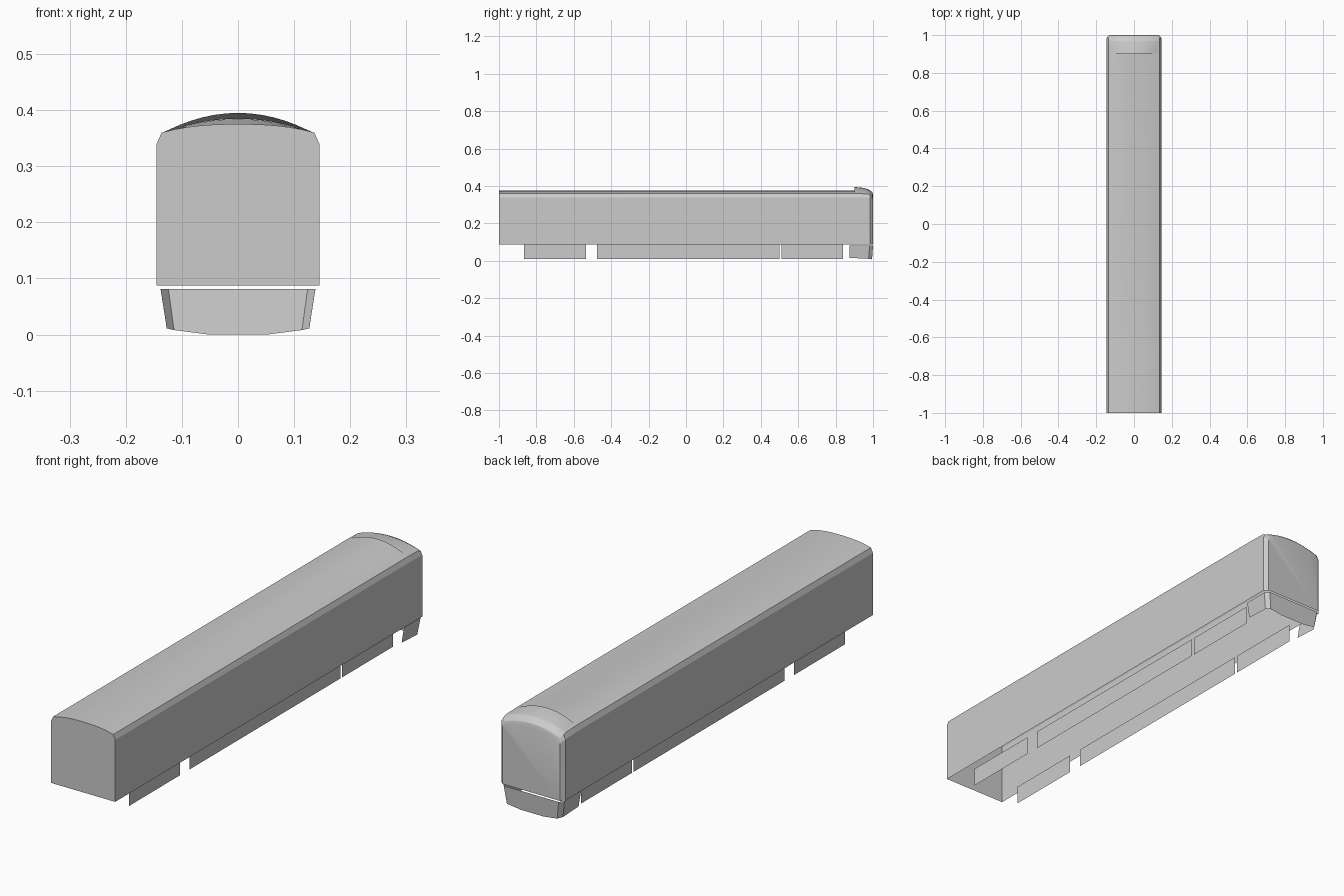
import bpy, bmesh
from math import radians

if "Cube" in bpy.data.objects:
    bpy.data.objects.remove(bpy.data.objects["Cube"])


def make_object(name, bm, angle=22):
    bmesh.ops.recalc_face_normals(bm, faces=bm.faces[:])
    mesh = bpy.data.meshes.new(name)
    bm.to_mesh(mesh)
    bm.free()
    obj = bpy.data.objects.new(name, mesh)
    bpy.context.collection.objects.link(obj)
    bpy.ops.object.select_all(action='DESELECT')
    obj.select_set(True)
    bpy.context.view_layer.objects.active = obj
    bpy.ops.object.shade_smooth_by_angle(angle=radians(angle))
    return obj


def loft(name, rings, cap_ends=False):
    """Skin open strips of points; optionally fill the first and last strip."""
    bm = bmesh.new()
    rows = [[bm.verts.new(p) for p in ring] for ring in rings]
    for a, b in zip(rows, rows[1:]):
        for i in range(len(a) - 1):
            bm.faces.new((a[i], a[i + 1], b[i + 1], b[i]))
    if cap_ends:
        bm.faces.new(rows[0])
        bm.faces.new(rows[-1])
    return make_object(name, bm)


def crown(y, half, eave, top, power, steps=12):
    """Curved roof line running from +x to -x."""
    pts = []
    for i in range(steps + 1):
        t = 1 - 2 * i / steps
        pts.append((half * t, y, eave + (top - eave) * (1 - abs(t) ** power)))
    return pts


def section(y, w, shoulder, eave, top, power):
    """Carriage outline: wall, chamfered eave, roof, eave, wall."""
    return ([(w, y, 0.087), (w, y, shoulder)]
            + crown(y, w - 0.009, eave, top, power)
            + [(-w, y, shoulder), (-w, y, 0.087)])


# Carriage shell, open underneath, with the bevelled cab end at +y
loft("carriage_body", [
    section(-1.0, 0.145, 0.34, 0.36, 0.375, 2.5),
    section(0.90, 0.145, 0.34, 0.36, 0.375, 2.5),
    section(0.97, 0.145, 0.338, 0.358, 0.384, 2),
    section(0.985, 0.145, 0.335, 0.352, 0.377, 2),
    section(0.996, 0.135, 0.328, 0.342, 0.367, 2),
    section(1.0, 0.13, 0.32, 0.332, 0.353, 2),
], cap_ends=True)

# Raised cab roof hood with an open front lip
loft("cab_roof_hood", [
    crown(0.90, 0.125, 0.364, 0.395, 2),
    crown(0.94, 0.130, 0.362, 0.391, 2),
    crown(0.97, 0.136, 0.358, 0.3845, 2),
])

# Thin side skirts between the wheel openings, both sides
for side, sx in (("right", 1), ("left", -1)):
    for i, (y0, y1) in enumerate([(-0.865, -0.535), (-0.475, 0.50), (0.51, 0.84)]):
        x = 0.113 * sx
        loft(f"{side}_skirt_{i + 1}", [
            [(x, y0, 0.01), (x, y1, 0.01)],
            [(x, y0, 0.087), (x, y1, 0.087)],
        ])

# Tapered apron wrapped around the cab end
upper = [(0.138, 0.875, 0.081), (0.138, 0.982, 0.081), (0.124, 1.0, 0.081), (0.052, 1.0, 0.081)]
lower = [(0.127, 0.875, 0.016), (0.127, 0.976, 0.011), (0.114, 0.994, 0.008), (0.052, 0.994, 0.0)]


def mirrored(half):
    return half + [(-x, y, z) for x, y, z in reversed(half)]


loft("cab_apron", [mirrored(upper), mirrored(lower)])
